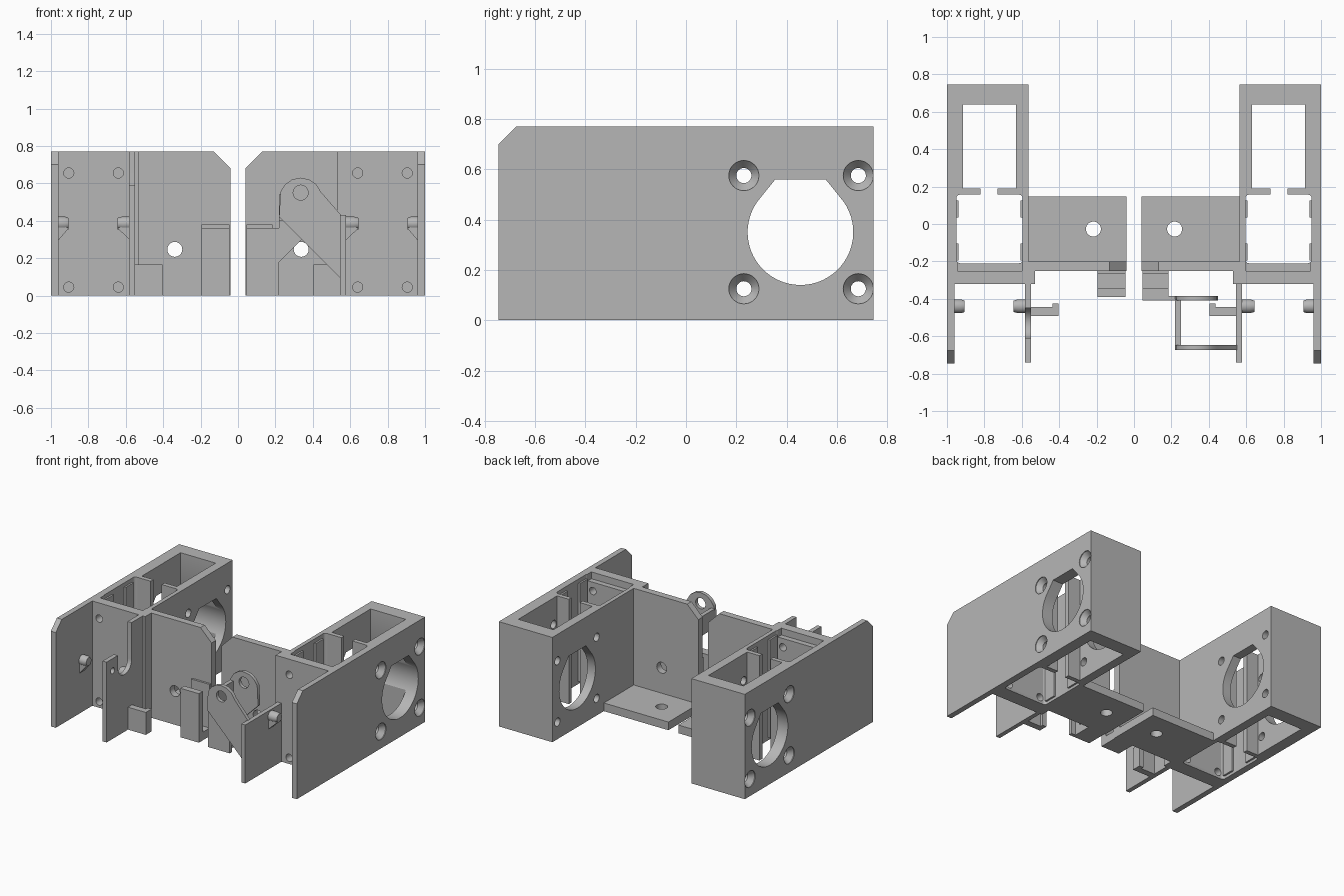
import bpy, bmesh, math

cube = bpy.data.objects.get("Cube")
if cube:
    bpy.data.objects.remove(cube)

grey = bpy.data.materials.new("matte_grey")
grey.use_nodes = True
colour = (0.47, 0.47, 0.47, 1)
grey.diffuse_color = colour
grey.node_tree.nodes["Principled BSDF"].inputs["Base Color"].default_value = colour
side = 1  # +1 builds the left half, -1 the right half


def place(axis, u, v, w):
    p = [u, v]
    p.insert(axis, w)
    return (p[0] * side, p[1], p[2])


def loft(name, axis, rings):
    """Solid through rings of (outline, position along the axis)."""
    bm = bmesh.new()
    loops = [[bm.verts.new(place(axis, u, v, w)) for u, v in pts] for pts, w in rings]
    n = len(loops[0])
    for a, b in zip(loops, loops[1:]):
        for i in range(n):
            j = (i + 1) % n
            bm.faces.new((a[i], a[j], b[j], b[i]))
    bm.faces.new(loops[0])
    bm.faces.new(loops[-1])
    bmesh.ops.recalc_face_normals(bm, faces=bm.faces)
    mesh = bpy.data.meshes.new(name)
    bm.to_mesh(mesh)
    bm.free()
    mesh.materials.append(grey)
    ob = bpy.data.objects.new(name, mesh)
    bpy.context.collection.objects.link(ob)
    return ob


def prism(name, axis, pts, lo, hi):
    return loft(name, axis, [(pts, lo), (pts, hi)])


def box(name, x, y, z):
    return prism(name, 2, [(x[0], y[0]), (x[1], y[0]), (x[1], y[1]), (x[0], y[1])], *z)


def arc(u, v, r, start=0, end=360, n=32):
    steps = n if end - start >= 360 else n + 1
    angles = [math.radians(start + (end - start) * i / n) for i in range(steps)]
    return [(u + r * math.cos(a), v + r * math.sin(a)) for a in angles]


def hole(axis, u, v, r, lo, hi):
    return prism("cutter", axis, arc(u, v, r), lo, hi)


def cut(ob, cutters):
    for c in cutters:
        mod = ob.modifiers.new("cut", "BOOLEAN")
        mod.operation, mod.solver, mod.object = "DIFFERENCE", "EXACT", c
    bpy.context.view_layer.update()
    graph = bpy.context.evaluated_depsgraph_get()
    mesh = bpy.data.meshes.new_from_object(ob.evaluated_get(graph))
    ob.modifiers.clear()
    ob.data = mesh
    for c in cutters:
        bpy.data.objects.remove(c)
    mesh.shade_smooth()
    mesh.set_sharp_from_angle(angle=math.radians(30))
    return ob


LUG = (0.335, 0.55)
lug_top = arc(LUG[0], 0.515, 0.115, 20, 160, 6)

for side, tag in ((1, "left"), (-1, "right")):
    # Motor housing: two open pockets, motor opening and screw holes
    housing = box(tag + "_housing", (0.565, 1), (-0.32, 0.745), (0, 0.77))
    pocket = prism("cutter", 2, [(0.63, 0.19), (0.915, 0.19), (0.915, 0.64), (0.63, 0.64)], -0.1, 1)
    corners = [(0.93, 0.137, 0), (0.615, 0.137, 90), (0.615, -0.19, 180), (0.93, -0.19, 270)]
    bay_outline = [p for x, y, a in corners for p in arc(x, y, 0.02, a, a + 90, 4)]
    bay = prism("cutter", 2, bay_outline, -0.1, 1)
    gap = box("cutter", (0.73, 0.82), (0.1, 0.25), (-0.1, 1))
    opening = prism("cutter", 0, [(0.555, 0.56), (0.355, 0.56)]
                    + arc(0.455, 0.35, 0.21, 145, 395, 40), 0.5, 1.1)
    cutters = [pocket, bay, gap, opening]
    for y in (0.23, 0.685):
        for z in (0.125, 0.575):
            rings = [(0.03, 0.5), (0.03, 0.96), (0.06, 0.995), (0.06, 1.1)]
            cutters.append(loft("cutter", 0, [(arc(y, z, r), x) for r, x in rings]))
    for x in (0.64, 0.905):
        for z in (0.045, 0.655):
            cutters.append(hole(1, x, z, 0.027, -0.5, -0.1))
    cutters.append(box("cutter", (0.6, 0.945), (-0.25, -0.2), (0.72, 1)))
    cut(housing, cutters)

    # Thin ribs inside the rear bay
    for i, y in enumerate((-0.15, 0.08)):
        for x in (0.6, 0.945):
            box(f"{tag}_bay_rib_{i}", (x - 0.008, x + 0.008), (y - 0.045, y + 0.045), (0.02, 0.74))

    # Outer cheek running forward
    prism(tag + "_outer_cheek", 0, [(-0.745, 0), (-0.32, 0), (-0.32, 0.77),
                                    (-0.675, 0.77), (-0.745, 0.7)], 0.96, 1)
    box(tag + "_wall_stub", (0.53, 0.565), (-0.32, -0.2), (0, 0.77))

    # Cross wall with clipped inner corner and cable hole
    wall = prism(tag + "_cross_wall", 1, [(0.04, 0), (0.565, 0), (0.565, 0.77),
                                          (0.13, 0.77), (0.04, 0.68)], -0.25, -0.2)
    cut(wall, [hole(1, 0.338, 0.247, 0.04, -0.4, 0)])

    # Floor plate with mounting hole
    floor = box(tag + "_floor", (0.04, 0.565), (-0.2, 0.147), (0, 0.06))
    cut(floor, [hole(2, 0.217, -0.027, 0.04, -0.1, 0.2)])

    # Hooked stop block
    prism(tag + "_stop_block", 2, [(0.405, -0.492), (0.55, -0.492), (0.55, -0.445),
                                   (0.437, -0.445), (0.437, -0.425), (0.405, -0.425)], 0, 0.165)

    # Spring pegs with sloped supports
    for base, tip in ((0.965, 0.905), (0.57, 0.645)):
        rings = [(0.037, base), (0.037, (base + tip * 2) / 3), (0.03, tip)]
        peg = loft(tag + "_peg", 0, [(arc(-0.44, 0.385, r, n=20), x) for r, x in rings])
        cut(peg, [])
        prism(tag + "_peg_support", 1, [(base, 0.385), (tip, 0.36), (base, 0.29)], -0.47, -0.41)

    # Belt clamp on the cross wall
    edge = 0.185 if side > 0 else 0.195
    front = -0.41 if side > 0 else -0.39
    box(tag + "_clamp_floor", (0.045, edge), (front, -0.24), (0, 0.06))
    box(tag + "_clamp_back", (0.045, edge), (-0.265, -0.24), (0, 0.38))
    box(tag + "_clamp_front", (0.045, edge), (front, -0.345), (0, 0.36))

# Right inner cheek: tall at the back, round notch, lower front
side = -1
cheek = prism("right_inner_cheek", 0, [(-0.74, 0), (-0.32, 0), (-0.32, 0.77), (-0.45, 0.77)]
              + arc(-0.53, 0.5, 0.08, 0, -180, 16) + [(-0.61, 0.59), (-0.74, 0.59)], 0.55, 0.583)
cut(cheek, [hole(0, -0.67, 0.5, 0.022, 0.5, 0.6)])

# Left inner cheek, low
side = 1
box("left_inner_cheek", (0.545, 0.577), (-0.74, -0.32), (0, 0.43))

# Pivot bracket: front arm, rear arm and joining web
front_arm = prism("bracket_front_arm", 1, [(0.56, 0.08), (0.56, 0.42)] + lug_top
                  + [(0.22, 0.42)], -0.673, -0.647)
rear_arm = prism("bracket_rear_arm", 1, [(0.18, 0), (0.22, 0), (0.22, 0.18), (0.45, 0.41)]
                 + lug_top + [(0.22, 0.36), (0.18, 0.36)], -0.41, -0.385)
for arm in (front_arm, rear_arm):
    cut(arm, [hole(1, *LUG, 0.04, -0.8, -0.3)])
box("bracket_web", (0.22, 0.25), (-0.65, -0.4), (0.4, 0.54))
